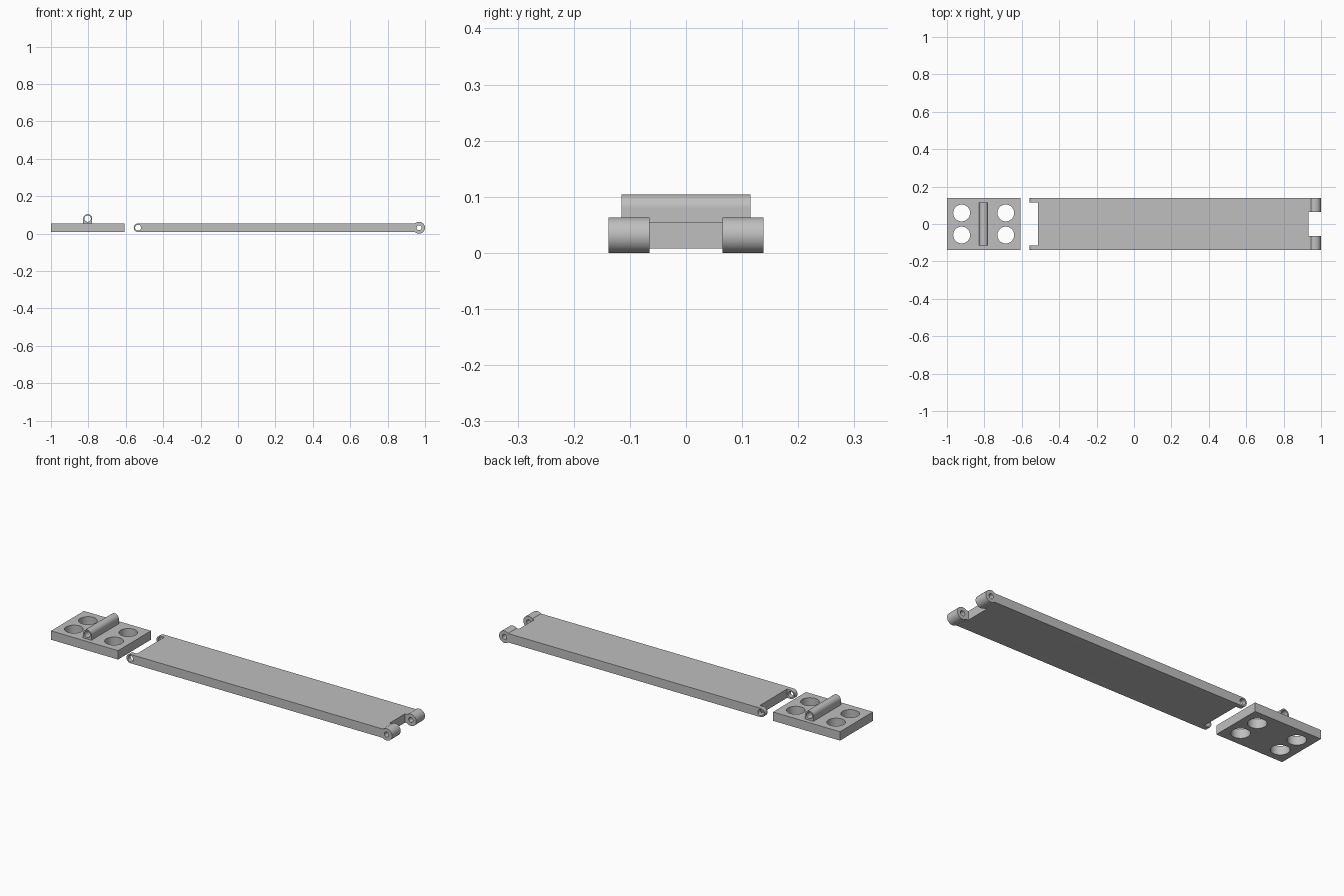
import bpy
import bmesh
import math

cube = bpy.data.objects.get("Cube")
if cube:
    bpy.data.objects.remove(cube, do_unlink=True)

grey = bpy.data.materials.new("plain grey")
grey.use_nodes = True
colour = (0.52, 0.52, 0.52, 1)
grey.diffuse_color = colour
grey.node_tree.nodes["Principled BSDF"].inputs["Base Color"].default_value = colour

HALF_WIDTH = 0.138
BOTTOM, TOP = 0.008, 0.055
PIN_Z = (BOTTOM + TOP) / 2
HALF_THICK = (TOP - BOTTOM) / 2


def arc(cx, cz, radius, start, end, steps=32):
    """Points on an arc in the xz plane, angles in radians."""
    return [(cx + radius * math.cos(start + (end - start) * i / steps),
             cz + radius * math.sin(start + (end - start) * i / steps))
            for i in range(steps + 1)]


def extrude(name, outline, half_width):
    """Solid made by sweeping an xz outline along y."""
    bm = bmesh.new()
    face = bm.faces.new([bm.verts.new((x, -half_width, z)) for x, z in outline])
    swept = bmesh.ops.extrude_face_region(bm, geom=[face])["geom"]
    moved = [v for v in swept if isinstance(v, bmesh.types.BMVert)]
    bmesh.ops.translate(bm, vec=(0, 2 * half_width, 0), verts=moved)
    bmesh.ops.recalc_face_normals(bm, faces=bm.faces)
    mesh = bpy.data.meshes.new(name)
    bm.to_mesh(mesh)
    bm.free()
    obj = bpy.data.objects.new(name, mesh)
    bpy.context.collection.objects.link(obj)
    mesh.materials.append(grey)
    return obj


def rectangle(x0, x1, z0, z1):
    return [(x0, z0), (x1, z0), (x1, z1), (x0, z1)]


def cut(target, cutter):
    """Subtract the cutter and remove it."""
    cutter.hide_render = True
    mod = target.modifiers.new("cut", "BOOLEAN")
    mod.operation = "DIFFERENCE"
    mod.solver = "EXACT"
    mod.object = cutter
    activate(target)
    bpy.ops.object.modifier_apply(modifier=mod.name)
    bpy.data.objects.remove(cutter, do_unlink=True)


def activate(obj):
    bpy.ops.object.select_all(action="DESELECT")
    obj.select_set(True)
    bpy.context.view_layer.objects.active = obj


def smooth(obj):
    activate(obj)
    bpy.ops.object.shade_smooth_by_angle(angle=math.radians(30))


def pin_hole(target, x, z, radius):
    circle = arc(x, z, radius, 0, 2 * math.pi)[:-1]
    cut(target, extrude("pin_cutter", circle, 0.3))


# Long strap: rounded fork end on the right, thicker knuckles on the left
FORK_X, KNUCKLE_X, KNUCKLE_R = -0.534, 0.968, 0.0317
meet = math.pi - math.asin(HALF_THICK / KNUCKLE_R)
strap = extrude("strap",
                arc(FORK_X, PIN_Z, HALF_THICK, math.pi / 2, 1.5 * math.pi)
                + arc(KNUCKLE_X, PIN_Z, KNUCKLE_R, -meet, meet, 48),
                HALF_WIDTH)
cut(strap, extrude("fork_cutter", rectangle(-0.7, -0.513, -0.1, 0.2), 0.114))
cut(strap, extrude("knuckle_cutter", rectangle(0.934, 1.1, -0.1, 0.2), 0.065))
pin_hole(strap, FORK_X, PIN_Z, 0.016)
pin_hole(strap, KNUCKLE_X, PIN_Z, 0.013)
smooth(strap)

# Mounting plate with four bolt holes
PLATE_X = -0.8035
plate = extrude("mounting_plate", rectangle(-1, -0.607, BOTTOM, TOP), HALF_WIDTH)
for sx in (-1, 1):
    for sy in (-1, 1):
        bpy.ops.mesh.primitive_cylinder_add(
            vertices=48, radius=0.045, depth=0.3,
            location=(PLATE_X + sx * 0.118, sy * 0.059, PIN_Z))
        cut(plate, bpy.context.object)
smooth(plate)

# Hinge barrel standing on the plate
BARREL_R, BARREL_Z = 0.024, 0.08
barrel = extrude("hinge_barrel",
                 arc(PLATE_X, BARREL_Z, BARREL_R, 0, math.pi)
                 + [(PLATE_X - BARREL_R, TOP - 0.002), (PLATE_X + BARREL_R, TOP - 0.002)],
                 0.115)
pin_hole(barrel, PLATE_X, BARREL_Z, 0.017)
smooth(barrel)
